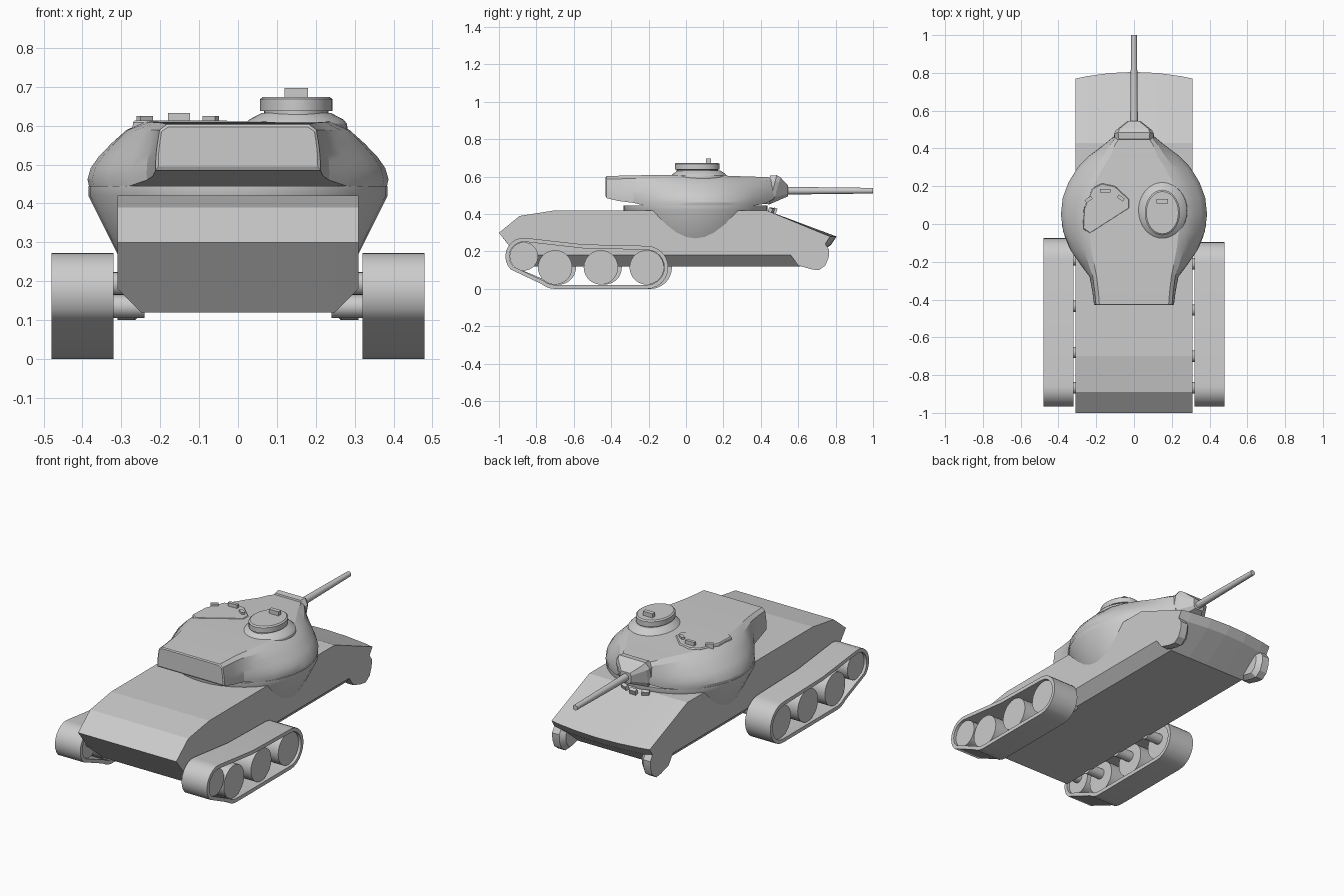
import bpy, bmesh, math
from mathutils import Matrix, Vector

if "Cube" in bpy.data.objects:
    bpy.data.objects.remove(bpy.data.objects["Cube"])


def finish(name, bm, smooth=None):
    bmesh.ops.recalc_face_normals(bm, faces=bm.faces)
    me = bpy.data.meshes.new(name)
    bm.to_mesh(me)
    bm.free()
    ob = bpy.data.objects.new(name, me)
    bpy.context.collection.objects.link(ob)
    if smooth:
        bpy.context.view_layer.objects.active = ob
        ob.select_set(True)
        bpy.ops.object.shade_smooth_by_angle(angle=math.radians(smooth))
        ob.select_set(False)
    return ob


def loft(name, rings, smooth=None):
    """Skin closed rings of equal length and cap both ends."""
    bm = bmesh.new()
    vs = [[bm.verts.new(p) for p in r] for r in rings]
    n = len(vs[0])
    for a, b in zip(vs, vs[1:]):
        for i in range(n):
            j = (i + 1) % n
            bm.faces.new((a[i], a[j], b[j], b[i]))
    bm.faces.new(vs[0])
    bm.faces.new(vs[-1])
    return finish(name, bm, smooth)


def stack(name, cx, cy, levels, n=32, smooth=None):
    """Round part built from (z, x radius, y radius) levels."""
    return loft(name, [[(cx + rx * math.cos(2 * math.pi * i / n),
                         cy + ry * math.sin(2 * math.pi * i / n), z)
                        for i in range(n)] for z, rx, ry in levels], smooth)


def cylinder_x(name, x0, x1, y, z, r, n=28):
    ang = [2 * math.pi * i / n for i in range(n)]
    return loft(name, [[(x, y + r * math.cos(a), z + r * math.sin(a)) for a in ang]
                       for x in (x0, x1)], 30)


def block(name, size, loc, turn=0, tilt=0):
    bm = bmesh.new()
    bmesh.ops.create_cube(bm, size=1)
    m = (Matrix.Translation(loc) @ Matrix.Rotation(math.radians(turn), 4, 'Z')
         @ Matrix.Rotation(math.radians(tilt), 4, 'X') @ Matrix.Diagonal((*size, 1)))
    bm.transform(m)
    return finish(name, bm)


# Hull: side profile swept across x, bowed at the nose, chamfered below
profile = [(-1, .30), (-.89, .39), (-.70, .42), (.43, .42), (.77, .28),
           (.74, .235), (.61, .12), (-.86, .12)]
rings = []
for x in (-.31, -.25, -.125, 0, .125, .25, .31):
    ring = []
    for y, z in profile:
        if y > .7:
            y += .035 * (1 - (x / .31) ** 2)
        if abs(x) > .3 and z < .13:
            z = .18
            y += .06 if y > 0 else -.045
        ring.append((x, y, z))
    rings.append(ring)
loft("hull", rings)

# Flared turret seat bulging out of the hull sides
stack("turret_seat", 0, .05, [(.25, .30, .30), (.28, .315, .315), (.42, .385, .385),
                              (.445, .385, .385)], 40, 30)

# Turret: cross-sections along y (y, belt half width, bottom, top, roof half width)
stations = [(-.43, .205, .495, .597, .195), (-.425, .212, .485, .603, .20),
            (-.36, .22, .47, .605, .205), (-.28, .235, .46, .607, .215),
            (-.22, .28, .445, .608, .23), (-.14, .335, .44, .609, .25),
            (-.04, .375, .44, .61, .265), (.05, .387, .44, .61, .268),
            (.14, .377, .44, .608, .26), (.22, .347, .44, .605, .235),
            (.30, .298, .44, .602, .19), (.36, .24, .445, .60, .15),
            (.42, .16, .455, .598, .12), (.47, .10, .48, .595, .085)]
section = [(.96, 0), (1, .13), (.93, .3), (.75, .48), (.47, .68), (.15, .88), (-.12, 1)]
rings = []
for y, w, zb, zt, tw in stations:
    half = [(tw + (w - tw) * a, zb + (zt - zb) * b) for a, b in section]
    half[-1] = (half[-1][0] - .015, zt)
    rings.append([(x, y, z) for x, z in half] + [(-x, y, z) for x, z in reversed(half)])
loft("turret", rings, 22)

# Mantlet and gun barrel
octagon = [(1, -.55), (1, .6), (.8, 1), (-.8, 1), (-1, .6), (-1, -.55), (-.7, -1), (.7, -1)]
loft("mantlet", [[(x * w, y + (.02 * z if y < .5 else 0), zc + z * h) for x, z in octagon]
                 for y, w, h, zc in ((.43, .10, .075, .53), (.465, .105, .078, .53),
                                     (.485, .095, .068, .528), (.545, .034, .03, .525))])
ang = [2 * math.pi * i / 20 for i in range(20)]
loft("gun_barrel", [[(r * math.cos(a), y, .525 + r * math.sin(a)) for a in ang]
                    for y, r in ((.5, .021), (1, .015))], 30)

# Commander's cupola on the right
stack("cupola_base", .15, .07, [(.57, .135, .155), (.605, .13, .15), (.615, .122, .14),
                                (.632, .09, .115)], 32, 25)
stack("cupola", .15, .06, [(.61, .083, .11), (.637, .083, .11), (.638, .093, .12),
                           (.668, .093, .12), (.674, .085, .112)], 32, 25)
block("cupola_periscope", (.06, .025, .03), (.15, .12, .682))

# Hatch plate with periscopes on the left
hatch = [(-.265, .08), (-.22, .19), (-.17, .215), (-.10, .20), (-.025, .13),
         (-.025, .085), (-.235, -.05), (-.27, -.025)]
c = Vector((-.15, .08))
rings = []
for z, s in ((.55, 1.04), (.608, 1), (.613, .97)):
    rings.append([(*(c + (Vector(p) - c) * s), z) for p in hatch])
loft("hatch_plate", rings)
for x, y, w, top, turn in ((-.24, .13, .04, .625, 35), (-.152, .175, .057, .633, 0),
                           (-.07, .137, .04, .625, -35)):
    block("hatch_periscope", (w, .018, .05), (x, y, top - .025), turn)

# Driver's periscopes on the glacis
for x, turn in ((-.065, 20), (0, 0), (.065, -20)):
    block("driver_periscope", (.04, .02, .03), (x, .475 - abs(x) * .3, .418), turn, -20)

# Running gear on each side
# wheel: y, z, radius, track arc start and end in degrees
wheels = [(-.867, .174, .076, 85, 225), (-.70, .115, .092, 230, 270), (-.21, .115, .092, 270, 447)]
for side, shift in ((1, 0), (-1, .02)):
    label = "right" if side > 0 else "left"
    gear = [(y + (shift if k else 0), z, r, a0, a1)
            for k, (y, z, r, a0, a1) in enumerate(wheels)]

    # Track belt: hollow loop around the wheels
    def belt(x, grow):
        pts = []
        for y, z, r, a0, a1 in gear:
            steps = max(3, round((a1 - a0) / 15))
            for i in range(steps + 1):
                a = math.radians(a0 + (a1 - a0) * i / steps)
                pts.append((x, y + (r + grow) * math.cos(a), z + (r + grow) * math.sin(a)))
        pts.append((x, -.55, .215 + grow))
        return pts
    bm = bmesh.new()
    loops = [[bm.verts.new(p) for p in belt(side * x, g)]
             for x, g in ((.32, .023), (.48, .023), (.48, .002), (.32, .002))]
    for k in range(4):
        a, b = loops[k], loops[(k + 1) % 4]
        for i in range(len(a)):
            j = (i + 1) % len(a)
            bm.faces.new((a[i], a[j], b[j], b[i]))
    finish(label + "_track", bm, 30)

    # Sprocket, road wheels and their axles
    for y, z, r in [g[:3] for g in gear] + [(-.455 + shift, .115, .092)]:
        cylinder_x(label + "_wheel", side * .335, side * .465, y, z, r)
        cylinder_x(label + "_axle", side * .24, side * .34, y, z + .02, .03, 16)

    # Rounded drive housing at the nose corner
    housing = [(.77, .28), (.745, .24), (.765, .21), (.763, .17), (.745, .125), (.71, .10),
               (.67, .105), (.60, .125), (.56, .18), (.60, .28)]
    loft(label + "_drive_housing",
         [[(side * x, .67 + (y - .67) * s, .19 + (z - .19) * s) for y, z in housing]
          for x, s in ((.24, .75), (.265, 1), (.31, 1))], 30)
